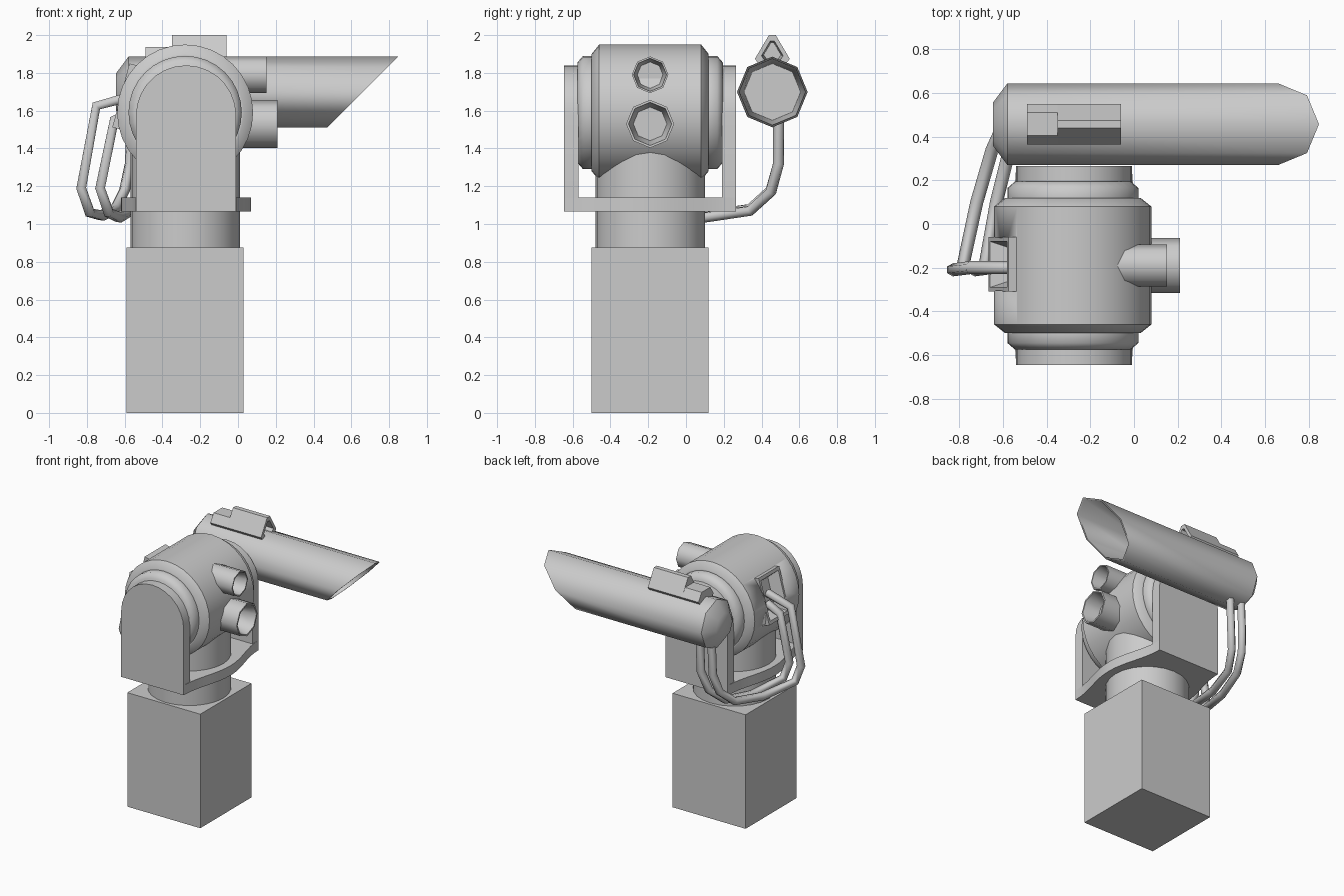
import bpy, bmesh
from math import sin, cos, pi, radians
from mathutils import Vector

if "Cube" in bpy.data.objects:
    bpy.data.objects.remove(bpy.data.objects["Cube"])

CX, CY, CZ = -0.28, -0.19, 1.59      # pivot of the head drum


def loft(name, rings, angle=40):
    """Skin a list of equal-length point rings and cap both ends."""
    bm = bmesh.new()
    vr = [[bm.verts.new(p) for p in ring] for ring in rings]
    n = len(vr[0])
    for a, b in zip(vr, vr[1:]):
        for i in range(n):
            j = (i + 1) % n
            bm.faces.new((a[i], a[j], b[j], b[i]))
    bm.faces.new(vr[0])
    bm.faces.new(vr[-1])
    bmesh.ops.recalc_face_normals(bm, faces=bm.faces)
    me = bpy.data.meshes.new(name)
    bm.to_mesh(me)
    bm.free()
    ob = bpy.data.objects.new(name, me)
    bpy.context.collection.objects.link(ob)
    bpy.ops.object.select_all(action='DESELECT')
    ob.select_set(True)
    bpy.context.view_layer.objects.active = ob
    bpy.ops.object.shade_smooth_by_angle(angle=radians(angle))
    return ob


def lathe(name, origin, axis, profile, segs):
    """Profile of (distance along axis, radius[, slant]) turned about an axis."""
    rings = []
    for t, r, *slant in profile:
        ring = []
        for i in range(segs):
            c, s = r * cos(2 * pi * i / segs), r * sin(2 * pi * i / segs)
            u = t + (slant[0] * s if slant else 0)
            p = {'X': (u, c, s), 'Y': (c, u, s), 'Z': (c, s, u)}[axis]
            ring.append(Vector(origin) + Vector(p))
        rings.append(ring)
    return loft(name, rings, 50)


# Square post
def square(z):
    return [(CX + a * 0.31, CY + b * 0.31, z) for a, b in ((-1, -1), (1, -1), (1, 1), (-1, 1))]


post = loft("post", [square(0), square(0.875)])
bpy.ops.object.shade_smooth()

# Round neck
lathe("neck", (CX, CY, 0), 'Z', [(0.86, 0.29), (1.5, 0.29)], 24)

# Head drum with stepped, chamfered ends
half = [(0.27, 0.36), (0.31, 0.31), (0.31, 0.30), (0.355, 0.30), (0.385, 0.265)]
drum = lathe("head_drum", (CX, CY, CZ), 'Y',
             [(-t, r) for t, r in reversed(half)] + half, 32)

# Yoke side plates with round tops
arch = [(-0.265, 1.065), (0.265, 1.065)]
arch += [(0.265 * cos(pi * i / 14), 1.575 + 0.265 * sin(pi * i / 14)) for i in range(15)]
for side, label in ((-1, "front"), (1, "back")):
    loft("yoke_plate_" + label,
         [[(CX + 0.005 + x, CY + side * d, z) for x, z in arch] for d in (0.38, 0.455)])

# Yoke floor, swelling around the neck
edge = []
for i in range(17):
    y = -0.455 + 0.91 * i / 16
    edge.append((0.265 + 0.08 * (0.5 + 0.5 * cos(pi * y / 0.455)), y))
floor = edge + [(-x, y) for x, y in reversed(edge)]
loft("yoke_floor", [[(CX + 0.005 + x, CY + y, z) for x, y in floor] for z in (1.065, 1.14)])

# Two hollow lens barrels facing +x
for name, z, r, end in (("upper_lens", 1.79, 0.097, 0.15), ("lower_lens", 1.53, 0.127, 0.21)):
    lathe(name, (0, CY, z), 'X',
          [(-0.15, r), (end, r), (end, r * 0.9), (end - 0.12, r * 0.7)], 8)

# Long side tube with slanted open mouth
lathe("side_tube", (0, 0.457, 1.699), 'X',
      [(-0.645, 0.10), (-0.58, 0.187), (0.66, 0.187, 1), (0.66, 0.175, 1), (0.15, 0.15)], 8)

# Sight on top of the tube: tall hollow part and low rear step
def sight(x, top, k=1.0):
    w = 0.018 + (2.0 - top) * 0.55
    pts = [(-0.06, 1.83), (0.06, 1.83), (0.092, 1.875), (w, top), (-w, top), (-0.092, 1.875)]
    return [(x, 0.457 + y * k, 1.915 + (z - 1.915) * k) for y, z in pts]


loft("sight", [sight(-0.35, 2.0), sight(-0.06, 2.0), sight(-0.06, 2.0, 0.62), sight(-0.25, 2.0, 0.5)])
loft("sight_step", [sight(-0.49, 1.937), sight(-0.35, 1.937)])

# Tilted cable socket on the rear of the drum
tilt = radians(15)
N, U = Vector((-cos(tilt), 0, sin(tilt))), Vector((sin(tilt), 0, cos(tilt)))


def socket(d, h, w):
    o = Vector((CX, CY + 0.005, CZ)) + N * d
    return [o + U * (h * a) + Vector((0, w * b, 0)) for a, b in ((-1, -1), (1, -1), (1, 1), (-1, 1))]


loft("cable_socket", [socket(0.24, 0.175, 0.125), socket(0.352, 0.175, 0.125),
                      socket(0.352, 0.15, 0.105), socket(0.27, 0.11, 0.075)])
cutter = loft("socket_cutter", [socket(0.245, 0.17, 0.12), socket(0.45, 0.17, 0.12)])
cutter.hide_render = True
cutter.hide_set(True)
cut = drum.modifiers.new("socket_cut", 'BOOLEAN')
cut.operation, cut.object, cut.solver = 'DIFFERENCE', cutter, 'EXACT'

# Two cables looping from socket to tube
paths = {
    "outer_cable": [(-0.55, -0.20, 1.68), (-0.75, -0.20, 1.625), (-0.83, -0.21, 1.19),
                    (-0.785, -0.20, 1.06), (-0.72, 0.10, 1.045), (-0.65, 0.34, 1.08),
                    (-0.60, 0.45, 1.18), (-0.57, 0.49, 1.32), (-0.56, 0.49, 1.58)],
    "inner_cable": [(-0.55, -0.20, 1.60), (-0.655, -0.20, 1.55), (-0.73, -0.21, 1.19),
                    (-0.685, -0.20, 1.06), (-0.63, 0.10, 1.035), (-0.57, 0.34, 1.07),
                    (-0.51, 0.45, 1.17), (-0.47, 0.49, 1.32), (-0.46, 0.49, 1.58)],
}
for name, pts in paths.items():
    cu = bpy.data.curves.new(name, 'CURVE')
    cu.dimensions = '3D'
    cu.bevel_depth = 0.03
    cu.bevel_resolution = 1
    cu.use_fill_caps = True
    sp = cu.splines.new('POLY')
    sp.points.add(len(pts) - 1)
    for p, co in zip(sp.points, pts):
        p.co = (*co, 1)
    sp.use_smooth = True
    bpy.context.collection.objects.link(bpy.data.objects.new(name, cu))
